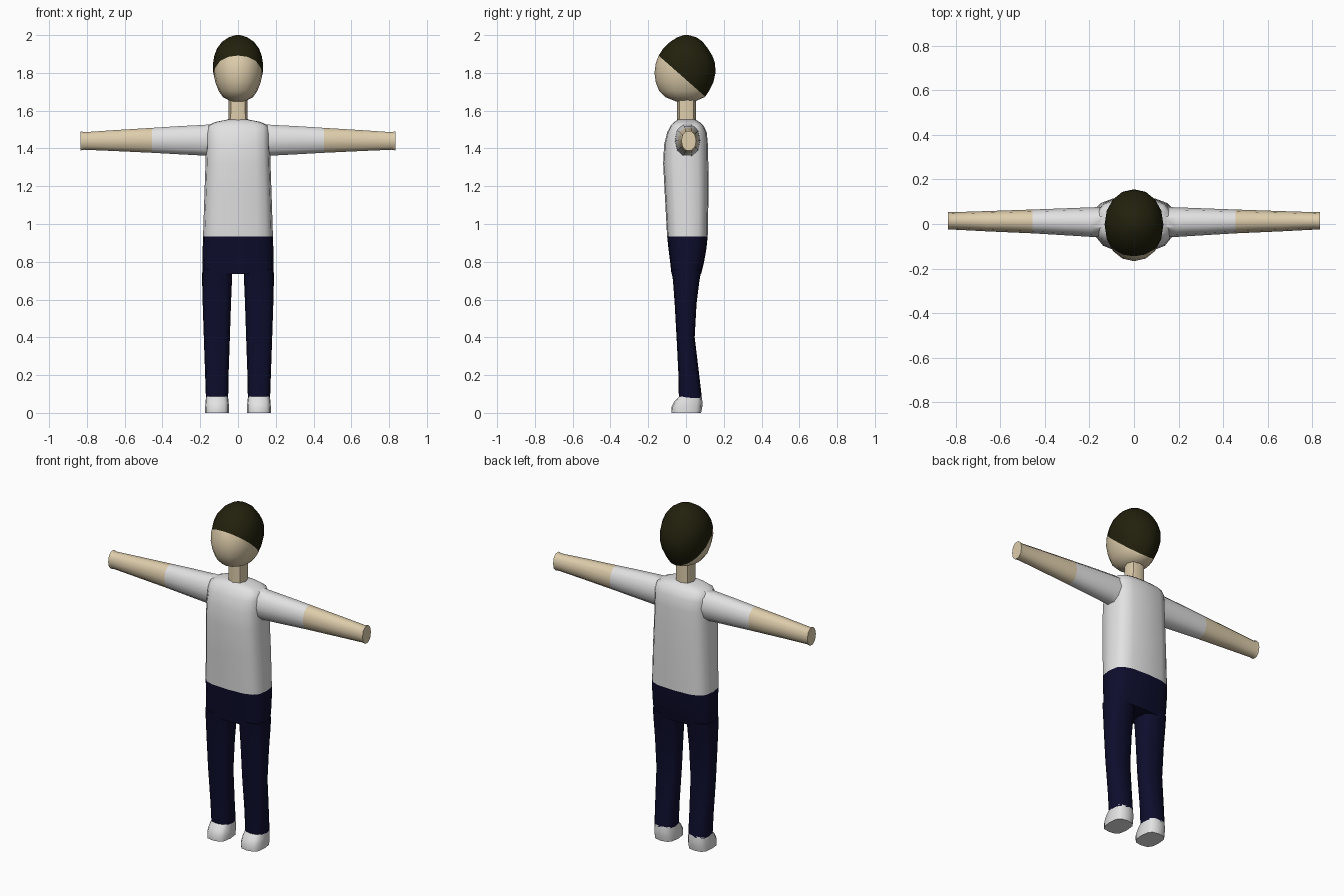
import bpy, bmesh, math
from mathutils import Vector


def material(name, rgb):
    m = bpy.data.materials.new(name)
    m.diffuse_color = (*rgb, 1)
    return m


SHIRT = material("white cloth", (0.76, 0.76, 0.77))
SKIN = material("skin", (0.73, 0.61, 0.41))
TROUSER = material("navy cloth", (0.004, 0.004, 0.026))
HAIR = material("dark hair", (0.016, 0.015, 0.004))


def loft(name, rings, sides, mats, power=2.0, axis="z", mirror=1,
         caps=(True, True), cut=None, rule=None, angle=42):
    """Skin rings (t, a_min, a_max, b_min, b_max) along an axis.
    For axis z: a = x, b = y.  For axis x: a = y, b = z."""
    bm = bmesh.new()
    loops = []
    for t, a0, a1, b0, b1 in rings:
        loop = []
        for i in range(sides):
            ang = 2 * math.pi * i / sides
            c, s = math.cos(ang), math.sin(ang)
            a = (a0 + a1) / 2 + (a1 - a0) / 2 * math.copysign(abs(c) ** (2 / power), c)
            b = (b0 + b1) / 2 + (b1 - b0) / 2 * math.copysign(abs(s) ** (2 / power), s)
            co = (a, b, t) if axis == "z" else (t, a, b)
            loop.append(bm.verts.new((co[0] * mirror, co[1], co[2])))
        loops.append(loop)
    for p, q in zip(loops, loops[1:]):
        for i in range(sides):
            j = (i + 1) % sides
            bm.faces.new((p[i], p[j], q[j], q[i]))
    if caps[0]:
        bm.faces.new(loops[0])
    if caps[1]:
        bm.faces.new(loops[-1])
    if cut:
        bmesh.ops.bisect_plane(bm, geom=bm.verts[:] + bm.edges[:] + bm.faces[:],
                               plane_co=cut[0], plane_no=cut[1])
    bmesh.ops.recalc_face_normals(bm, faces=bm.faces[:])
    if not all(caps):  # an open shell may be oriented inward: check its volume
        if bm.calc_volume(signed=True) < 0:
            bmesh.ops.reverse_faces(bm, faces=bm.faces[:])
    for f in bm.faces:
        f.smooth = True
        if rule:
            f.material_index = rule(f.calc_center_median())
    me = bpy.data.meshes.new(name)
    bm.to_mesh(me)
    bm.free()
    for m in mats:
        me.materials.append(m)
    me.set_sharp_from_angle(angle=math.radians(angle))
    ob = bpy.data.objects.new(name, me)
    bpy.context.collection.objects.link(ob)
    return ob


# Head, with the hair cut off by a slanted plane
hair_co, hair_no = Vector((0, -0.143, 1.89)), Vector((0, 0.66, 0.75))
loft("head", [
    (1.648, -0.035, 0.035, -0.05, 0.045),
    (1.672, -0.08, 0.08, -0.11, 0.10),
    (1.705, -0.103, 0.103, -0.142, 0.122),
    (1.75, -0.120, 0.120, -0.160, 0.145),
    (1.80, -0.131, 0.131, -0.167, 0.156),
    (1.85, -0.132, 0.132, -0.160, 0.154),
    (1.89, -0.126, 0.126, -0.146, 0.140),
    (1.93, -0.111, 0.111, -0.120, 0.115),
    (1.965, -0.084, 0.084, -0.083, 0.088),
    (1.988, -0.050, 0.050, -0.046, 0.056),
    (2.0, -0.012, 0.012, -0.012, 0.014)],
    16, [SKIN, HAIR], power=2.1, cut=(hair_co, hair_no),
    rule=lambda c: int((c - hair_co).dot(hair_no) > 0), angle=50)

# Neck
loft("neck", [(1.53, -0.052, 0.052, -0.048, 0.052),
              (1.67, -0.050, 0.050, -0.048, 0.052)], 8, [SKIN], power=2.4)

# Shirt body
loft("shirt", [
    (0.935, -0.185, 0.185, -0.100, 0.115),
    (1.15, -0.178, 0.178, -0.112, 0.119),
    (1.32, -0.172, 0.172, -0.121, 0.118),
    (1.42, -0.169, 0.169, -0.116, 0.116),
    (1.485, -0.168, 0.168, -0.100, 0.110),
    (1.522, -0.160, 0.160, -0.080, 0.092),
    (1.540, -0.120, 0.120, -0.062, 0.072),
    (1.552, -0.060, 0.060, -0.045, 0.050)],
    16, [SHIRT], power=3.2, caps=(False, True), angle=50)

# Trouser hips
loft("trouser_hips", [
    (0.735, -0.188, 0.188, -0.077, 0.080),
    (0.80, -0.188, 0.188, -0.084, 0.096),
    (0.87, -0.187, 0.187, -0.093, 0.108),
    (0.935, -0.185, 0.185, -0.100, 0.115)],
    16, [TROUSER], power=3.2, caps=(True, False))

for side, s in (("right", 1), ("left", -1)):
    # Trouser leg
    loft(side + "_trouser_leg", [
        (0.08, 0.052, 0.170, -0.038, 0.084),
        (0.20, 0.050, 0.174, -0.040, 0.070),
        (0.40, 0.043, 0.181, -0.050, 0.046),
        (0.58, 0.037, 0.187, -0.060, 0.056),
        (0.70, 0.032, 0.190, -0.069, 0.071),
        (0.76, 0.030, 0.189, -0.078, 0.082)],
        12, [TROUSER], power=2.9, mirror=s)

    # Shoe, sloping up from the toe to the ankle
    loft(side + "_shoe", [
        (0.0, 0.048, 0.174, -0.077, 0.080),
        (0.03, 0.047, 0.174, -0.078, 0.086),
        (0.06, 0.050, 0.172, -0.062, 0.087),
        (0.088, 0.053, 0.169, -0.036, 0.083)],
        12, [SHIRT], power=3.0, mirror=s)

    # Arm: sleeve up to mid-arm, bare forearm beyond
    loft(side + "_arm", [
        (0.13, -0.060, 0.076, 1.355, 1.532),
        (0.19, -0.058, 0.075, 1.359, 1.528),
        (0.32, -0.050, 0.070, 1.366, 1.521),
        (0.455, -0.042, 0.065, 1.374, 1.512),
        (0.66, -0.033, 0.058, 1.384, 1.499),
        (0.815, -0.025, 0.053, 1.391, 1.488),
        (0.835, -0.025, 0.054, 1.387, 1.494)],
        10, [SHIRT, SKIN], power=2.2, axis="x", mirror=s,
        rule=lambda c: int(abs(c.x) > 0.455))
